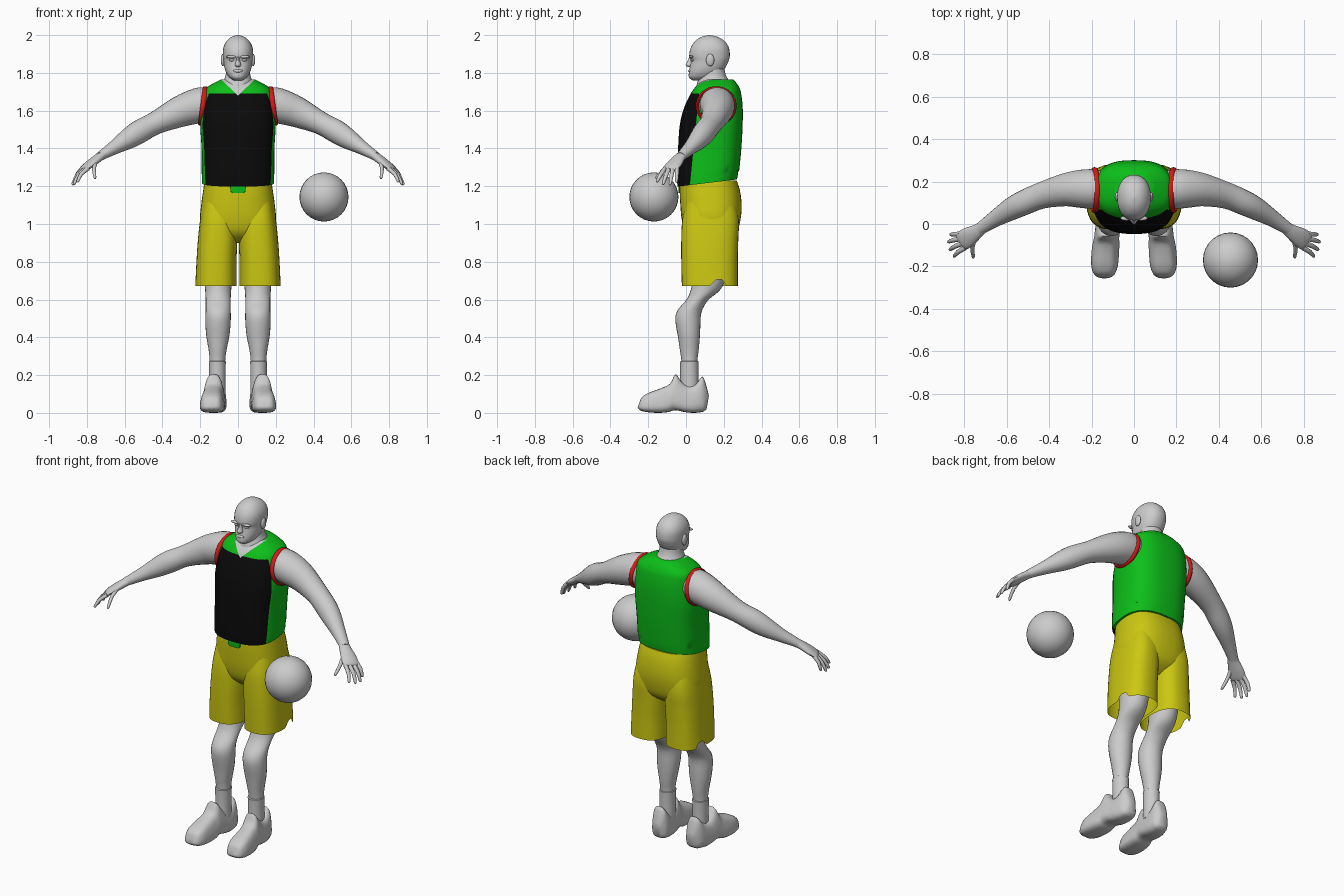
import bpy, bmesh, math
from mathutils import Vector

if "Cube" in bpy.data.objects:
    bpy.data.objects.remove(bpy.data.objects["Cube"])


def material(name, rgb):
    m = bpy.data.materials.new(name)
    m.use_nodes = True
    m.diffuse_color = (*rgb, 1)
    m.node_tree.nodes["Principled BSDF"].inputs["Base Color"].default_value = (*rgb, 1)
    return m


GREY = material("pale grey", (0.6, 0.6, 0.6))
GREEN = material("green", (0.004, 0.52, 0.01))
BLACK = material("black", (0.003, 0.003, 0.003))
YELLOW = material("yellow", (0.6, 0.57, 0.006))
RED = material("red", (0.7, 0.01, 0.01))


def finish(name, bm, mats, mirror=False, angle=50):
    bmesh.ops.recalc_face_normals(bm, faces=bm.faces)
    me = bpy.data.meshes.new(name)
    bm.to_mesh(me)
    bm.free()
    ob = bpy.data.objects.new(name, me)
    bpy.context.collection.objects.link(ob)
    for m in mats:
        me.materials.append(m)
    bpy.ops.object.select_all(action="DESELECT")
    ob.select_set(True)
    bpy.context.view_layer.objects.active = ob
    bpy.ops.object.shade_smooth_by_angle(angle=math.radians(angle))
    if mirror:
        ob.modifiers.new("Mirror", "MIRROR").use_clip = False
    return ob


def smooth_rows(rows, steps):
    """Catmull-Rom interpolation of whole rows of numbers."""
    out = []
    for i in range(len(rows) - 1):
        a, b, c, d = rows[max(i - 1, 0)], rows[i], rows[i + 1], rows[min(i + 2, len(rows) - 1)]
        for k in range(steps):
            t = k / steps
            out.append([q + t / 2 * (r - p + t * (2 * p - 5 * q + 4 * r - s + t * (3 * (q - r) + s - p)))
                        for p, q, r, s in zip(a, b, c, d)])
    return out + [list(rows[-1])]


def section(n, e):
    def power(v):
        return math.copysign(abs(v) ** (2 / e), v)
    return [(power(math.cos(math.tau * i / n)), power(math.sin(math.tau * i / n))) for i in range(n)]


def skin(rings, caps=(True, True)):
    bm = bmesh.new()
    vs = [[bm.verts.new(p) for p in ring] for ring in rings]
    n = len(vs[0])
    for lo, hi in zip(vs, vs[1:]):
        for i in range(n):
            bm.faces.new((lo[i], lo[(i + 1) % n], hi[(i + 1) % n], hi[i]))
    for cap, ring in zip(caps, (vs[0], vs[-1])):
        if cap:
            bm.faces.new(ring)
    return bm


def stack(rows, n=32, e=2.0, steps=3, caps=(True, True)):
    """Horizontal rings: z, centre x, half width, front y, back y."""
    return skin([[(cx + w * u, (f + b) / 2 + (b - f) / 2 * v, z) for u, v in section(n, e)]
                 for z, cx, w, f, b in smooth_rows(rows, steps)], caps)


def tube(rows, side, n=16, steps=3):
    """Rings along a path: x, y, z, radius along side, radius across it."""
    rows = smooth_rows(rows, steps)
    pts = [Vector(r[:3]) for r in rows]
    rings = []
    for i, r in enumerate(rows):
        t = (pts[min(i + 1, len(pts) - 1)] - pts[max(i - 1, 0)]).normalized()
        s = (side - t * side.dot(t)).normalized()
        b = t.cross(s)
        rings.append([pts[i] + s * u * r[3] + b * v * r[4] for u, v in section(n, 2)])
    return skin(rings)


def blob(name, loc, size, mat=GREY, mirror=False, n=16):
    bm = bmesh.new()
    bmesh.ops.create_uvsphere(bm, u_segments=n, v_segments=n // 2 + 2, radius=1)
    for v in bm.verts:
        v.co = Vector(loc) + Vector([a * b for a, b in zip(v.co, size)])
    return finish(name, bm, [mat], mirror)


# Head, neck and face
finish("head", stack([
    (1.76, 0, .022, .035, .12), (1.775, 0, .045, .016, .16), (1.80, 0, .062, .015, .185),
    (1.83, 0, .072, .02, .21), (1.865, 0, .077, .026, .226), (1.89, 0, .079, .017, .232),
    (1.93, 0, .078, .024, .228), (1.965, 0, .063, .045, .208), (1.99, 0, .036, .08, .17),
    (2.0, 0, .004, .12, .128)], e=2.2), [GREY])
finish("neck", stack([
    (1.66, 0, .11, .06, .25), (1.72, 0, .095, .055, .25), (1.75, 0, .08, .06, .235),
    (1.79, 0, .065, .075, .21), (1.85, 0, .06, .085, .2)]), [GREY])
finish("nose", stack([
    (1.832, 0, .012, .008, .05), (1.842, 0, .017, -.002, .05),
    (1.86, 0, .011, .007, .05), (1.885, 0, .008, .017, .05)], n=12), [GREY])
blob("lips", (0, .022, 1.81), (.026, .011, .009))
blob("brows", (.034, .027, 1.885), (.03, .012, .008), mirror=True)
blob("eyes", (.032, .035, 1.868), (.014, .011, .007), mirror=True)
blob("ears", (.08, .128, 1.868), (.011, .022, .033), mirror=True)

# Jersey, cut along its panel lines and coloured by panel
jersey = stack([
    (1.20, 0, .19, -.045, .27), (1.25, 0, .192, -.047, .278), (1.40, 0, .193, -.042, .293),
    (1.53, 0, .2, -.032, .3), (1.62, 0, .192, -.008, .3), (1.69, 0, .182, .025, .292),
    (1.72, 0, .168, .045, .283), (1.745, 0, .13, .068, .268), (1.765, 0, .09, .1, .25)],
    n=48, e=2.6, steps=4)
for v in jersey.verts:
    if v.co.z < 1.26:
        v.co.z += (v.co.y + .03) * .12
side_cut = (Vector((0, .02, 1.2)), Vector((0, 1, -.1)))
yoke_cut = (Vector((0, 0, 1.692)), Vector((0, 0, 1)))
neck_cuts = [(Vector((0, 0, 1.68)), Vector((s * .95, 0, 1))) for s in (-1, 1)]
for co, no in [side_cut, yoke_cut] + neck_cuts:
    bmesh.ops.bisect_plane(jersey, geom=jersey.verts[:] + jersey.edges[:] + jersey.faces[:],
                           plane_co=co, plane_no=no)
for f in jersey.faces:
    c = f.calc_center_median()

    def beyond(cut):
        return (c - cut[0]).dot(cut[1]) > 0
    if c.y < .15 and all(beyond(k) for k in neck_cuts):
        f.material_index = 2
    elif not beyond(side_cut) and not beyond(yoke_cut):
        f.material_index = 1
finish("jersey", jersey, [GREEN, BLACK, GREY])

# Red trim round each armhole
trim = [[(.186 + (1.625 - z0) * .13 + .013 * v, y0, z0) for u, v in section(8, 2)
         for y0, z0 in [(.16 + (.1 + .008 * u) * math.cos(a), 1.625 + (.096 + .008 * u) * math.sin(a))]]
        for a in [math.tau * i / 36 for i in range(37)]]
finish("armhole_trim", skin(trim, (False, False)), [RED], True)

# Shorts: seat, two open legs and a waist tab
finish("shorts_seat", stack([
    (.90, 0, .06, .06, .2), (.95, 0, .17, .0, .265), (1.02, 0, .2, -.022, .288),
    (1.10, 0, .195, -.03, .295), (1.18, 0, .184, -.033, .285), (1.23, 0, .176, -.03, .268)],
    n=40, e=2.5), [YELLOW])
legs = stack([
    (.672, .117, .109, -.022, .275), (.80, .114, .106, -.025, .274), (.92, .108, .104, -.025, .277),
    (1.02, .105, .096, -.02, .28), (1.12, .1, .085, .0, .26)], n=36, e=2.6, caps=(False, True))
for v in legs.verts:
    if v.co.z < .68 and v.co.x > .2 and abs(v.co.y - .165) < .03:
        v.co.z += .038
finish("shorts_legs", legs, [YELLOW], True)
tab = stack([(1.165, 0, .03, -.04, -.031), (1.175, 0, .04, -.041, -.032),
             (1.21, 0, .042, -.041, -.032)], n=16, e=6, steps=1)
finish("waist_tab", tab, [GREEN])

# Legs, socks and shoes
finish("legs", stack([
    (.15, .109, .04, -.022, .06), (.27, .109, .041, -.024, .06), (.33, .108, .047, -.032, .067),
    (.40, .107, .06, -.042, .073), (.46, .106, .066, -.053, .076), (.51, .105, .067, -.056, .078),
    (.55, .105, .066, -.04, .088), (.60, .105, .066, .003, .12), (.65, .105, .069, .025, .18),
    (.72, .105, .075, .035, .21), (.90, .105, .085, .04, .24)], n=24), [GREY], True)
finish("socks", stack([
    (.10, .109, .043, -.03, .066), (.255, .109, .044, -.031, .065), (.27, .109, .045, -.032, .066),
    (.276, .109, .039, -.02, .058)], n=24, steps=2), [GREY], True)


def shoe_ring(y, cx, w, low, top, taper):
    ring = []
    for u, v in section(24, 3.2):
        t = (v + 1) / 2
        ring.append((cx + w * u * (1 - taper * t), y + .012 * (t - .5), low + (top - low) * t))
    return ring


finish("shoes", skin([shoe_ring(*r) for r in smooth_rows([
    (-.25, .14, .025, .03, .062, .1), (-.238, .14, .05, .014, .085, .2), (-.20, .139, .068, .004, .108, .25),
    (-.14, .136, .074, .0, .13, .35), (-.09, .132, .073, .004, .155, .42), (-.062, .129, .07, .012, .205, .48),
    (-.035, .126, .067, .012, .172, .34), (.0, .122, .065, .004, .145, .27), (.045, .118, .064, .0, .152, .27),
    (.08, .115, .06, .003, .192, .35), (.1, .113, .05, .008, .15, .35), (.115, .112, .025, .02, .09, .2)], 3)]),
    [GREY], True)

# Arms and hands
ACROSS = Vector((-.38, -.92, -.06)).normalized()
finish("arms", tube([
    (.12, .165, 1.64, .08, .08), (.19, .165, 1.632, .093, .093), (.26, .166, 1.612, .089, .089),
    (.33, .16, 1.585, .077, .079), (.44, .133, 1.533, .062, .06), (.52, .1, 1.49, .059, .062),
    (.58, .07, 1.452, .053, .055), (.65, .028, 1.408, .04, .038), (.715, -.015, 1.368, .03, .026),
    (.73, -.026, 1.358, .029, .024)], ACROSS, 24), [GREY], True)
finish("palms", tube([
    (.705, -.008, 1.374, .026, .022), (.74, -.035, 1.35, .034, .022), (.78, -.06, 1.32, .045, .02),
    (.81, -.08, 1.296, .045, .015), (.818, -.086, 1.288, .036, .008)], ACROSS), [GREY], True)
knuckle = Vector((.808, -.079, 1.296))
tips = [(.865, -.05, 1.22), (.877, -.085, 1.206), (.87, -.122, 1.208), (.85, -.155, 1.222)]
names = ["little_fingers", "ring_fingers", "middle_fingers", "index_fingers"]
paths = [(nm, knuckle + ACROSS * (i - 1.5) * .023, Vector(t)) for i, (nm, t) in enumerate(zip(names, tips))]
paths.append(("thumbs", Vector((.752, -.065, 1.335)), Vector((.757, -.16, 1.24))))
for nm, a, b in paths:
    mid = (a + b) / 2 + Vector((.008, 0, .006))
    near_tip = mid.lerp(b, .85)
    finish(nm, tube([(*a, .012, .012), (*mid, .011, .01), (*near_tip, .008, .008), (*b, .003, .003)],
                    ACROSS, 10, 2), [GREY], True)

# Ball floating beside the left hip
blob("ball", (.455, -.17, 1.143), (.13, .13, .13), n=28)
